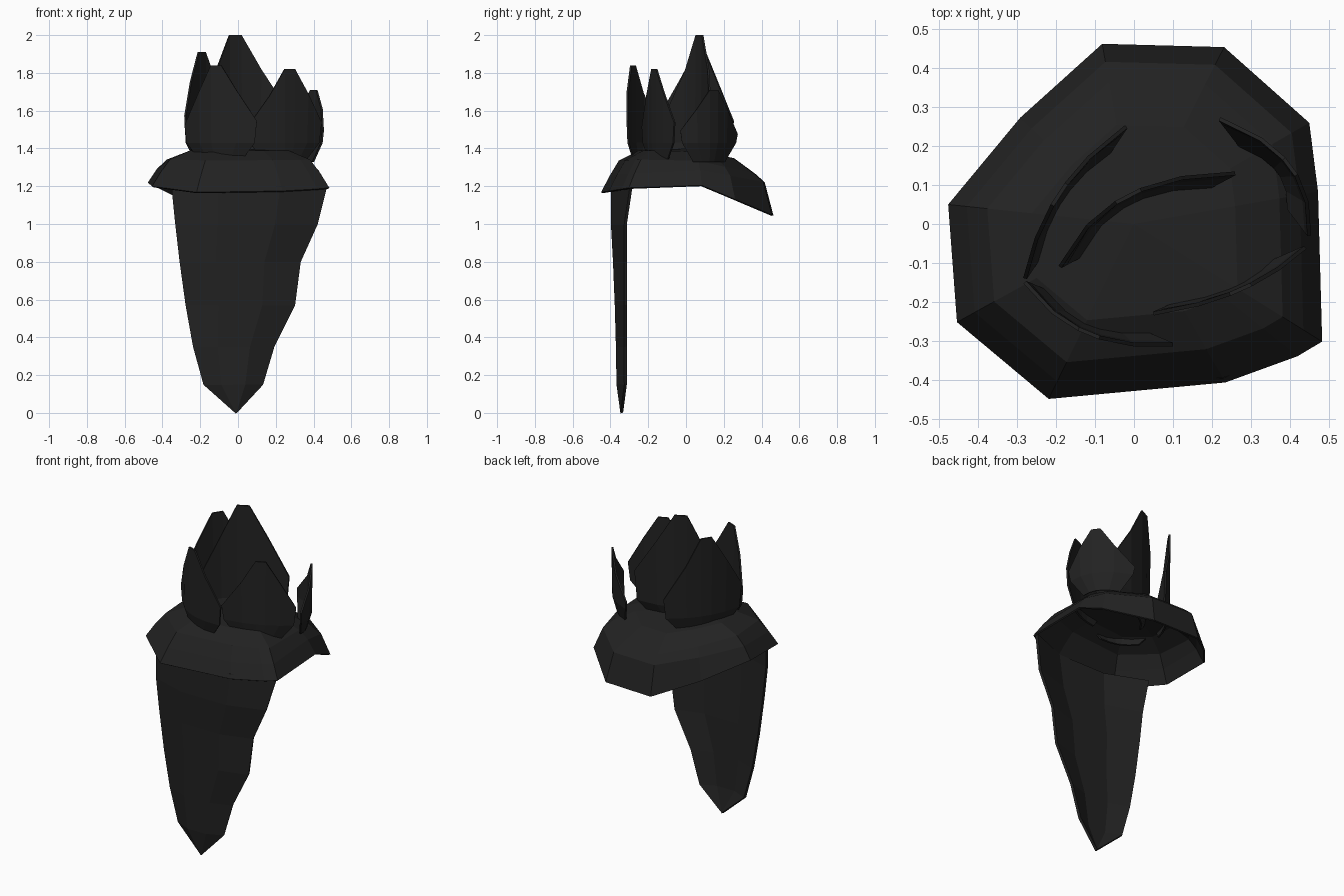
import bpy
import bmesh
from math import cos, sin, radians
from mathutils import Vector

cube = bpy.data.objects.get("Cube")
if cube:
    bpy.data.objects.remove(cube, do_unlink=True)

charcoal = (0.016, 0.016, 0.016, 1)
material = bpy.data.materials.new("charcoal_cloth")
material.use_nodes = True
material.diffuse_color = charcoal
shader = material.node_tree.nodes["Principled BSDF"]
shader.inputs["Base Color"].default_value = charcoal
shader.inputs["Roughness"].default_value = 0.9


def sheet(name, rows, thickness, offset=0, closed=False, cap=None):
    """Skin rows of points into a flat-shaded sheet with some thickness."""
    bm = bmesh.new()
    grid = [[bm.verts.new(point) for point in row] for row in rows]
    count = len(grid[0])
    for low, high in zip(grid, grid[1:]):
        for i in range(count if closed else count - 1):
            j = (i + 1) % count
            bm.faces.new((low[i], low[j], high[j], high[i]))
    if cap:
        centre = bm.verts.new(cap)
        for i in range(count):
            bm.faces.new((grid[-1][i], grid[-1][(i + 1) % count], centre))
    mesh = bpy.data.meshes.new(name)
    bm.to_mesh(mesh)
    bm.free()
    mesh.materials.append(material)
    sheet_object = bpy.data.objects.new(name, mesh)
    bpy.context.collection.objects.link(sheet_object)
    solidify = sheet_object.modifiers.new("thickness", "SOLIDIFY")
    solidify.thickness = thickness
    solidify.offset = offset


def collar_ring(outline, scale, height, back_drop, front_drop):
    """One ring of the collar, sinking towards the back and the front."""
    ring = []
    for degrees, radius in outline:
        x = radius * cos(radians(degrees))
        y = radius * sin(radians(degrees))
        drop = back_drop * max(y, 0) + front_drop * max(-y, 0)
        ring.append((x * scale, y * scale, height - drop))
    return ring


def through(start, middle, end, t):
    """Point on the smooth curve passing through three plan points."""
    return (start * (1 - t) * (1 - 2 * t) + middle * 4 * t * (1 - t)
            + end * t * (2 * t - 1))


# Shoulder collar: uneven polygon given as angle and radius
outline = [(10, 0.48), (30, 0.52), (63, 0.51), (100, 0.47), (137, 0.4),
           (174, 0.48), (209, 0.52), (244, 0.5), (300, 0.47), (321, 0.54),
           (328, 0.57)]
sheet("collar",
      [collar_ring(outline, 1, 1.24, 0.42, 0.16),
       collar_ring(outline, 0.9, 1.3, 0.17, 0.1),
       collar_ring(outline, 0.79, 1.35, 0.18, 0.03),
       collar_ring(outline, 0.55, 1.39, 0.09, 0)],
      thickness=0.01, offset=-1, closed=True, cap=(0, 0, 1.4))

# Hanging front cloth: ragged right edge by height, rounded left edge by rule
right_edge = [(0, 0), (0.15, 0.14), (0.35, 0.2), (0.57, 0.31),
              (0.8, 0.34), (1, 0.43), (1.2, 0.48)]
cloth_rows = []
for z, right in right_edge:
    left = -0.34 * (z / 1.2) ** (1 / 3)
    # the sides curl back near the collar, the middle bulges forward
    side = -0.29 if z > 1 else -0.32
    front = -0.34 - min(0.02 + 0.03 * z * z, 0.05)
    cloth_rows.append([(left + (right - left) * t - 0.01,
                        -0.34 if z == 0 else front if 0 < t < 1 else side, z)
                       for t in (0, 0.3, 0.7, 1)])
sheet("front_cloth", cloth_rows, thickness=0.015)

# Crown of curved leaves: plan start, middle and end, then peak height
leaves = {
    "tall_inner_leaf": ((-0.19, -0.11), (-0.02, 0.07), (0.26, 0.13), 2),
    "left_side_leaf": ((-0.02, 0.25), (-0.19, 0.08), (-0.28, -0.14), 1.91),
    "left_front_leaf": ((-0.28, -0.15), (-0.12, -0.28), (0.1, -0.31), 1.84),
    "right_front_leaf": ((0.05, -0.23), (0.27, -0.17), (0.44, -0.06), 1.82),
    "right_back_leaf": ((0.22, 0.27), (0.4, 0.15), (0.45, -0.03), 1.71),
}
# Shared leaf outline: position along the leaf and share of its height
leaf_outline = [(0, 0.35), (0.25, 0.7), (0.44, 1), (0.58, 1),
                (0.78, 0.72), (1, 0.4)]
for name, (*plan_points, peak) in leaves.items():
    start, middle, end = map(Vector, plan_points)
    root = (start + end) / 2
    feet, bowl, tips = [], [], []
    for t, share in leaf_outline:
        plan = through(start, middle, end, t)
        # each leaf cups inward to a narrow root at its foot
        feet.append((*plan.lerp(root, 0.45), 1.33))
        bowl.append((*plan.lerp(root, 0.06), 1.43))
        tips.append((*plan, 1.35 + (peak - 1.35) * share))
    sheet(name, [feet, bowl, tips], thickness=0.01)
